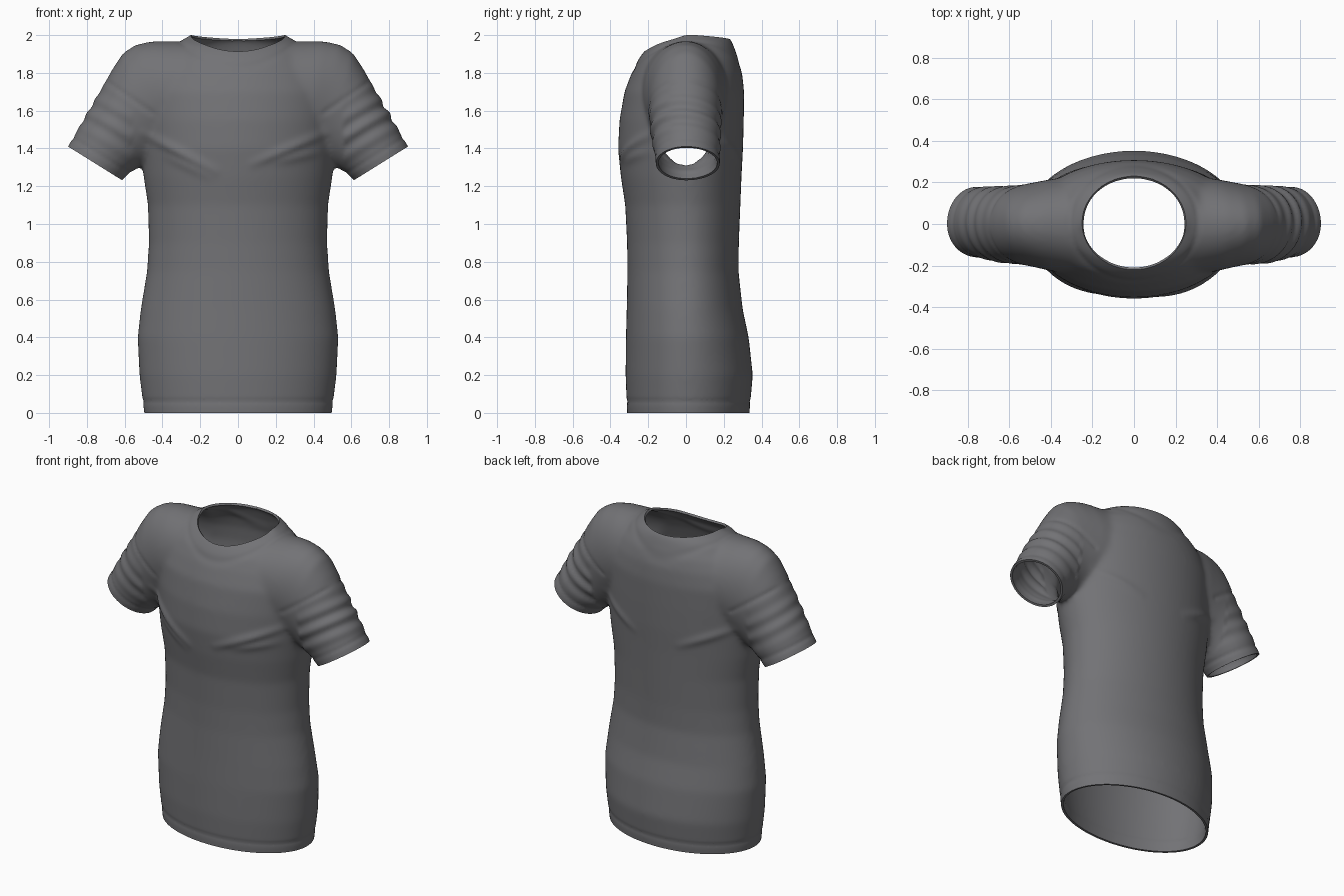
import bpy, bmesh, math
from mathutils import Vector, Matrix

if "Cube" in bpy.data.objects:
    bpy.data.objects.remove(bpy.data.objects["Cube"])

SIDES = 64
CUFF_CENTRE = Vector((0.755, 0, 1.32))
CUFF_AXIS = Vector((0.53, 0, -0.85)).normalized()
NECK_X, NECK_Y, NECK_MID = 0.25, 0.225, 0.005

# Torso rings: height, half width, front depth, back depth
TORSO = [
    (-0.06, 0.49, 0.31, 0.33), (0, 0.497, 0.312, 0.336), (0.2, 0.522, 0.32, 0.354),
    (0.4, 0.532, 0.318, 0.332), (0.55, 0.515, 0.314, 0.3), (0.75, 0.482, 0.31, 0.278),
    (0.9, 0.472, 0.312, 0.28), (1.1, 0.477, 0.322, 0.288), (1.25, 0.5, 0.345, 0.294),
    (1.4, 0.515, 0.36, 0.302), (1.55, 0.52, 0.352, 0.306), (1.7, 0.52, 0.326, 0.308),
    (1.8, 0.48, 0.288, 0.298), (1.87, 0.43, 0.254, 0.28), (1.91, 0.38, 0.225, 0.264),
    (1.95, 0.34, 0.185, 0.25), (1.975, 0.295, 0.135, 0.238), (1.99, 0.268, 0.08, 0.222),
    (2.02, 0.225, 0.03, 0.16), (2.03, 0.15, 0.02, 0.1),
]

# Shoulder and sleeve rings: top x, top z, bottom x, bottom z, front depth, back depth
SLEEVE = [
    (0, 1.93, 0, 1.5, 0.18, 0.18), (0.3, 1.968, 0.25, 1.45, 0.24, 0.23),
    (0.45, 1.968, 0.36, 1.38, 0.225, 0.215), (0.54, 1.95, 0.42, 1.34, 0.207, 0.2),
    (0.61, 1.905, 0.46, 1.32, 0.197, 0.19), (0.665, 1.82, 0.5, 1.31, 0.19, 0.184),
    (0.73, 1.705, 0.535, 1.295, 0.185, 0.18), (0.82, 1.55, 0.575, 1.265, 0.172, 0.182),
    (0.9, 1.412, 0.612, 1.235, 0.16, 0.18), (0.932, 1.36, 0.644, 1.18, 0.158, 0.178),
]

# Fold and seam lines: x, z to x, z, facing (front -1, back 1), height, width
CREASES = [
    (-0.5, 1.48, -0.12, 1.28, -1, 0.013, 0.025),
    (0.46, 1.48, 0.08, 1.32, -1, 0.013, 0.025),
    (-0.38, 1.36, -0.15, 1.25, -1, 0.007, 0.025),
    (0.42, 1.38, 0.2, 1.33, -1, 0.008, 0.025),
    (-0.46, 1.46, -0.15, 1.32, 1, 0.01, 0.025),
    (0.46, 1.46, 0.18, 1.34, 1, 0.008, 0.025),
] + [(s * 0.69, 1.75, s * 0.46, 1.59, f, -0.005, 0.014) for s in (-1, 1) for f in (-1, 1)]


def loft(bm, rings):
    """Closed skin over a list of rings of points."""
    loops = [[bm.verts.new(p) for p in ring] for ring in rings]
    for a, b in zip(loops, loops[1:]):
        for i in range(SIDES):
            j = (i + 1) % SIDES
            bm.faces.new((a[i], a[j], b[j], b[i]))
    bm.faces.new(loops[0][::-1])
    bm.faces.new(loops[-1])


def oval(centre, arm, front, back):
    """Ring around centre; arm spans one half axis, y has two depths."""
    points = []
    for i in range(SIDES):
        a = 2 * math.pi * i / SIDES
        y = math.sin(a)
        points.append(centre + arm * math.cos(a) + Vector((0, y * (back if y > 0 else front), 0)))
    return points


def apply_all(obj):
    bpy.ops.object.select_all(action='DESELECT')
    obj.select_set(True)
    bpy.context.view_layer.objects.active = obj
    for mod in list(obj.modifiers):
        bpy.ops.object.modifier_apply(modifier=mod.name)


def new_object(name, bm):
    mesh = bpy.data.meshes.new(name)
    bm.to_mesh(mesh)
    bm.free()
    obj = bpy.data.objects.new(name, mesh)
    bpy.context.collection.objects.link(obj)
    return obj


def neck_ratio(p):
    return math.hypot(p.x / NECK_X, (p.y - NECK_MID) / NECK_Y)


def bump(distance, width):
    return math.exp(-(distance / width) ** 2)


# Torso and both sleeves as closed volumes
bm = bmesh.new()
loft(bm, [oval(Vector((0, 0, z)), Vector((w, 0, 0)), f, b) for z, w, f, b in TORSO])
for side in (-1, 1):
    rings = []
    for tx, tz, bx, bz, front, back in SLEEVE:
        top, low = Vector((side * tx, 0, tz)), Vector((side * bx, 0, bz))
        rings.append(oval((top + low) / 2, (top - low) / 2, front, back))
    loft(bm, rings)
bmesh.ops.recalc_face_normals(bm, faces=bm.faces)
shirt = new_object("shirt", bm)

# Neck opening cutter
bm = bmesh.new()
bmesh.ops.create_cone(bm, cap_ends=True, segments=96, radius1=1, radius2=1, depth=1,
                      matrix=Matrix.Translation((0, NECK_MID, 2.2)) @ Matrix.Diagonal((NECK_X, NECK_Y, 1, 1)))
cutter = new_object("neck_cutter", bm)
cutter.hide_render = True

# Merge into one soft cloth form and cut the neck
remesh = shirt.modifiers.new("merge", 'REMESH')
remesh.mode = 'VOXEL'
remesh.voxel_size = 0.014
soften = shirt.modifiers.new("soften", 'SMOOTH')
soften.factor = 0.5
soften.iterations = 14
cut = shirt.modifiers.new("neck", 'BOOLEAN')
cut.operation = 'DIFFERENCE'
cut.solver = 'EXACT'
cut.object = cutter
apply_all(shirt)
bpy.data.objects.remove(cutter)

bm = bmesh.new()
bm.from_mesh(shirt.data)


def remove_faces(rule):
    faces = [f for f in bm.faces if rule(f.calc_center_median())]
    bmesh.ops.delete(bm, geom=faces, context='FACES')


def slice_open(point, normal, region):
    """Cut along a plane inside a region and drop everything beyond it."""
    faces = [f for f in bm.faces if region(f.calc_center_median())]
    edges = list({e for f in faces for e in f.edges})
    verts = list({v for f in faces for v in f.verts})
    bmesh.ops.bisect_plane(bm, geom=verts + edges + faces, plane_co=point, plane_no=normal)
    remove_faces(lambda c: region(c) and (c - point).dot(normal) > 0)


# Open the neck, hem and cuffs
remove_faces(lambda c: c.z > 1.6 and neck_ratio(c) < 1.001)
slice_open(Vector((0, 0, 0)), Vector((0, 0, -1)), lambda c: c.z < 0.1)
for side in (-1, 1):
    flip = Vector((side, 1, 1))
    slice_open(CUFF_CENTRE * flip, CUFF_AXIS * flip, lambda c: c.x * side > 0.56)

# Folds, stitched seams and sleeve wrinkles
bm.normal_update()
moves = []
for v in bm.verts:
    p, n = v.co, v.normal
    push = -0.004 * bump(p.z - 0.06, 0.012)
    if p.z > 1.7:
        push -= 0.004 * bump(neck_ratio(p) - 1.24, 0.05)
    for x1, z1, x2, z2, facing, height, width in CREASES:
        a, d = Vector((x1, z1)), Vector((x2 - x1, z2 - z1))
        t = max(0, min(1, (Vector((p.x, p.z)) - a).dot(d) / d.length_squared))
        gap = (Vector((p.x, p.z)) - a - d * t).length
        taper = 1 if height < 0 else math.sin(math.pi * (0.1 + 0.8 * t))
        push += height * taper * bump(gap, width) * max(0, min(1, n.y * facing * 2))
    if abs(p.x) > 0.56:
        along = (CUFF_CENTRE - Vector((abs(p.x), 0, p.z))).dot(CUFF_AXIS)
        push -= 0.004 * bump(along - 0.05, 0.012)
        size = 0.007 if p.x > 0 else 0.004
        push += size * math.sin(along * 70 + p.y * 6) * bump(along - 0.22, 0.12)
    moves.append((v, n * push))
for v, move in moves:
    v.co += move
bm.to_mesh(shirt.data)
bm.free()

# Cloth thickness
shell = shirt.modifiers.new("thickness", 'SOLIDIFY')
shell.thickness = 0.014
shell.offset = -1
apply_all(shirt)
bpy.ops.object.shade_smooth_by_angle(angle=math.radians(50))

# Grey cloth
cloth = bpy.data.materials.new("grey_cloth")
cloth.use_nodes = True
colour = (0.17, 0.17, 0.18, 1)
cloth.diffuse_color = colour
cloth.node_tree.nodes["Principled BSDF"].inputs["Base Color"].default_value = colour
shirt.data.materials.clear()
shirt.data.materials.append(cloth)
